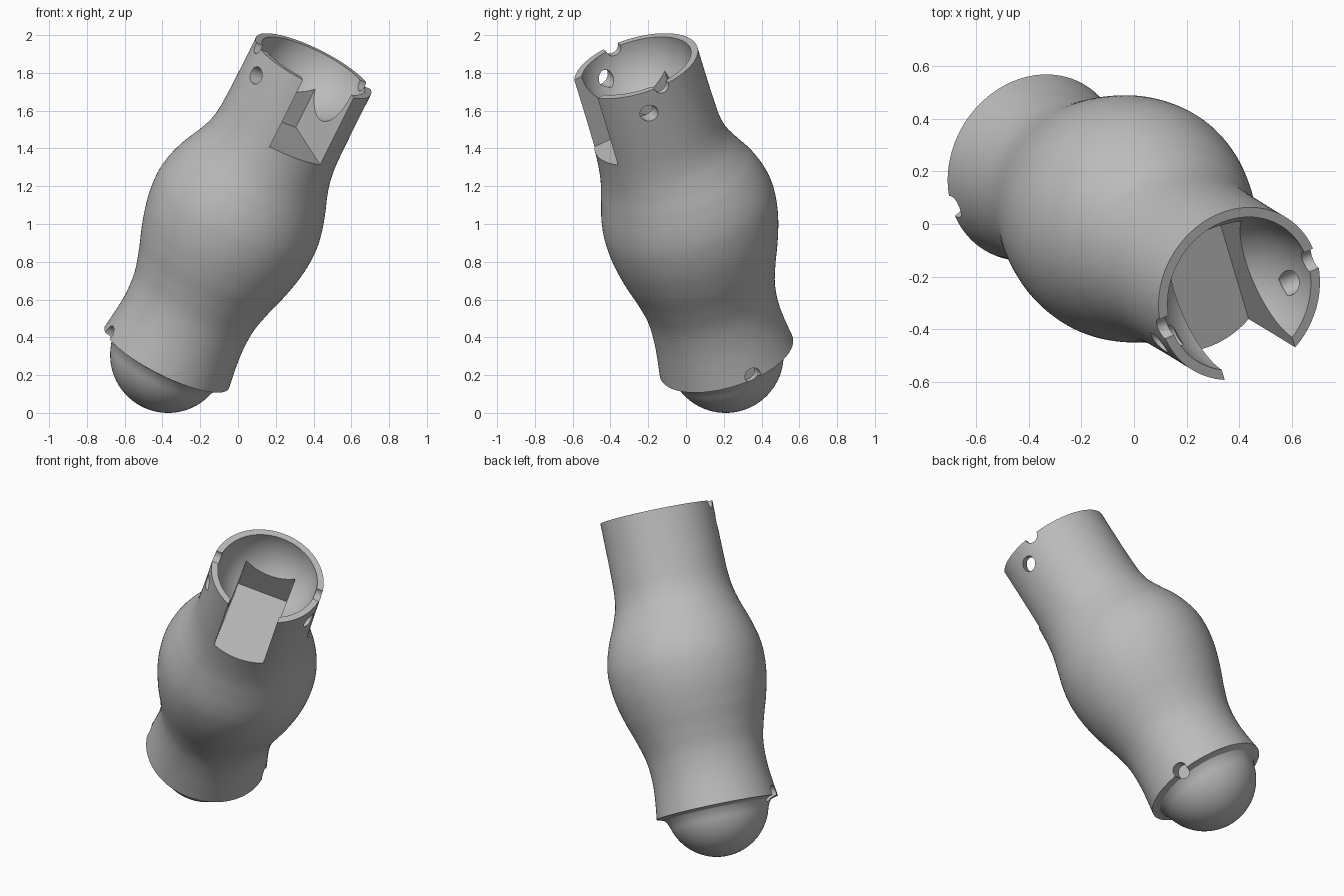
import bpy, bmesh, math
from mathutils import Matrix, Vector

cube = bpy.data.objects.get("Cube")
if cube:
    bpy.data.objects.remove(cube, do_unlink=True)

BALL = 0.307      # radius of the lower ball
BOWL = 0.302      # radius of the upper socket
LENGTH = 1.777    # ball centre to socket rim
SEGMENTS = 128

# Single plain material
grey = bpy.data.materials.new("plain_grey")
grey.use_nodes = True
colour = (0.5, 0.5, 0.5, 1)
grey.diffuse_color = colour
grey.node_tree.nodes["Principled BSDF"].inputs["Base Color"].default_value = colour

# Leaning frame: local z runs up the limb, local -y is the slotted side
axis = Vector((0.433, -0.267, 0.861)).normalized()
back = Vector((-0.26, 0.877, 0.403))
back = (back - axis * back.dot(axis)).normalized()
side = back.cross(axis)
frame = Matrix((side, back, axis)).transposed().to_4x4()
frame.translation = (-0.37, 0.21, BALL)


def make_object(name, bm):
    bmesh.ops.recalc_face_normals(bm, faces=bm.faces)
    mesh = bpy.data.meshes.new(name)
    bm.to_mesh(mesh)
    bm.free()
    obj = bpy.data.objects.new(name, mesh)
    bpy.context.collection.objects.link(obj)
    obj.matrix_world = frame
    return obj


def smooth_rows(rows, steps):
    """Catmull-Rom curve through rows of (height, radius, backward shift)."""
    pts = [Vector(r) for r in rows]
    pts = [pts[0]] + pts + [pts[-1]]
    out = []
    for a, b, c, d in zip(pts, pts[1:], pts[2:], pts[3:]):
        ta = (c - a) * (b.x != a.x) * (c.x - b.x) / (c.x - a.x)
        tc = (d - b) * (d.x != c.x) * (c.x - b.x) / (d.x - b.x)
        for i in range(steps):
            t = i / steps
            out.append(b * (2*t**3 - 3*t**2 + 1) + ta * (t**3 - 2*t**2 + t)
                       + c * (3*t**2 - 2*t**3) + tc * (t**3 - t**2))
    return out + [pts[-1]]


# Limb: ball, undercut hem, swollen middle and straight neck
ball_rows = [Vector((-BALL * math.cos(a), BALL * math.sin(a), 0))
             for a in (math.radians(75) * i / 24 for i in range(1, 25))]
hem_rows = [Vector(p) for p in ((-0.05, 0.308, 0), (-0.03, 0.322, 0), (-0.02, 0.345, 0))]
body_rows = smooth_rows([
    (-0.015, 0.367, 0), (0.17, 0.346, 0.003), (0.32, 0.351, 0.01),
    (0.45, 0.383, 0.017), (0.58, 0.425, 0.024), (0.72, 0.458, 0.032),
    (0.85, 0.468, 0.038), (0.95, 0.456, 0.04), (1.06, 0.424, 0.036),
    (1.16, 0.385, 0.022), (1.26, 0.355, 0.006), (1.38, 0.342, 0),
    (LENGTH, 0.34, 0)], 6)

bm = bmesh.new()
rings = []
for height, radius, shift in ball_rows + hem_rows + body_rows:
    rings.append([bm.verts.new((radius * math.cos(a), radius * math.sin(a) + shift, height))
                  for a in (math.tau * k / SEGMENTS for k in range(SEGMENTS))])
for low, high in zip(rings, rings[1:]):
    for k in range(SEGMENTS):
        n = (k + 1) % SEGMENTS
        bm.faces.new((low[k], low[n], high[n], high[k]))
bm.faces.new(rings[0])
bm.faces.new(rings[-1])
limb = make_object("limb_segment", bm)
limb.data.materials.append(grey)

cutters = []

# Round socket in the neck
bm = bmesh.new()
bmesh.ops.create_uvsphere(bm, u_segments=96, v_segments=64, radius=BOWL)
bmesh.ops.translate(bm, verts=bm.verts, vec=(0, 0, LENGTH + 0.001))
cutters.append(make_object("socket_cutter", bm))

# Square slot on the front of the neck
bm = bmesh.new()
bmesh.ops.create_cube(bm, size=1)
bmesh.ops.transform(bm, verts=bm.verts,
                    matrix=Matrix.Translation((0, -0.21, LENGTH + 0.09))
                    @ Matrix.Diagonal((0.31, 0.8, 1, 1)))
cutters.append(make_object("slot_cutter", bm))


def side_bore(name, x, y, z, length, radius):
    bm = bmesh.new()
    bmesh.ops.create_cone(bm, cap_ends=True, segments=32, radius1=radius,
                          radius2=radius, depth=length,
                          matrix=Matrix.Translation((x, y, z))
                          @ Matrix.Rotation(math.pi / 2, 4, "Y"))
    cutters.append(make_object(name, bm))


# Pin holes, rim notches and hem notches on both sides
for sign in (-1, 1):
    side_bore("pin_hole_cutter", sign * 0.35, -0.105, LENGTH - 0.125, 0.24, 0.046)
    side_bore("rim_notch_cutter", sign * 0.35, 0, LENGTH, 0.24, 0.042)
    side_bore("hem_notch_cutter", sign * 0.37, 0, 0, 0.18, 0.045)

for cutter in cutters:
    cutter.hide_render = True
    cut = limb.modifiers.new(cutter.name, "BOOLEAN")
    cut.operation = "DIFFERENCE"
    cut.solver = "EXACT"
    cut.object = cutter

# Bake the cuts and drop the cutters
bpy.context.view_layer.update()
baked = bpy.data.meshes.new_from_object(
    limb.evaluated_get(bpy.context.evaluated_depsgraph_get()))
limb.modifiers.clear()
limb.data = baked
baked.materials.clear()
baked.materials.append(grey)
for cutter in cutters:
    bpy.data.objects.remove(cutter, do_unlink=True)

bpy.ops.object.select_all(action="DESELECT")
limb.select_set(True)
bpy.context.view_layer.objects.active = limb
bpy.ops.object.shade_smooth_by_angle(angle=math.radians(30))
